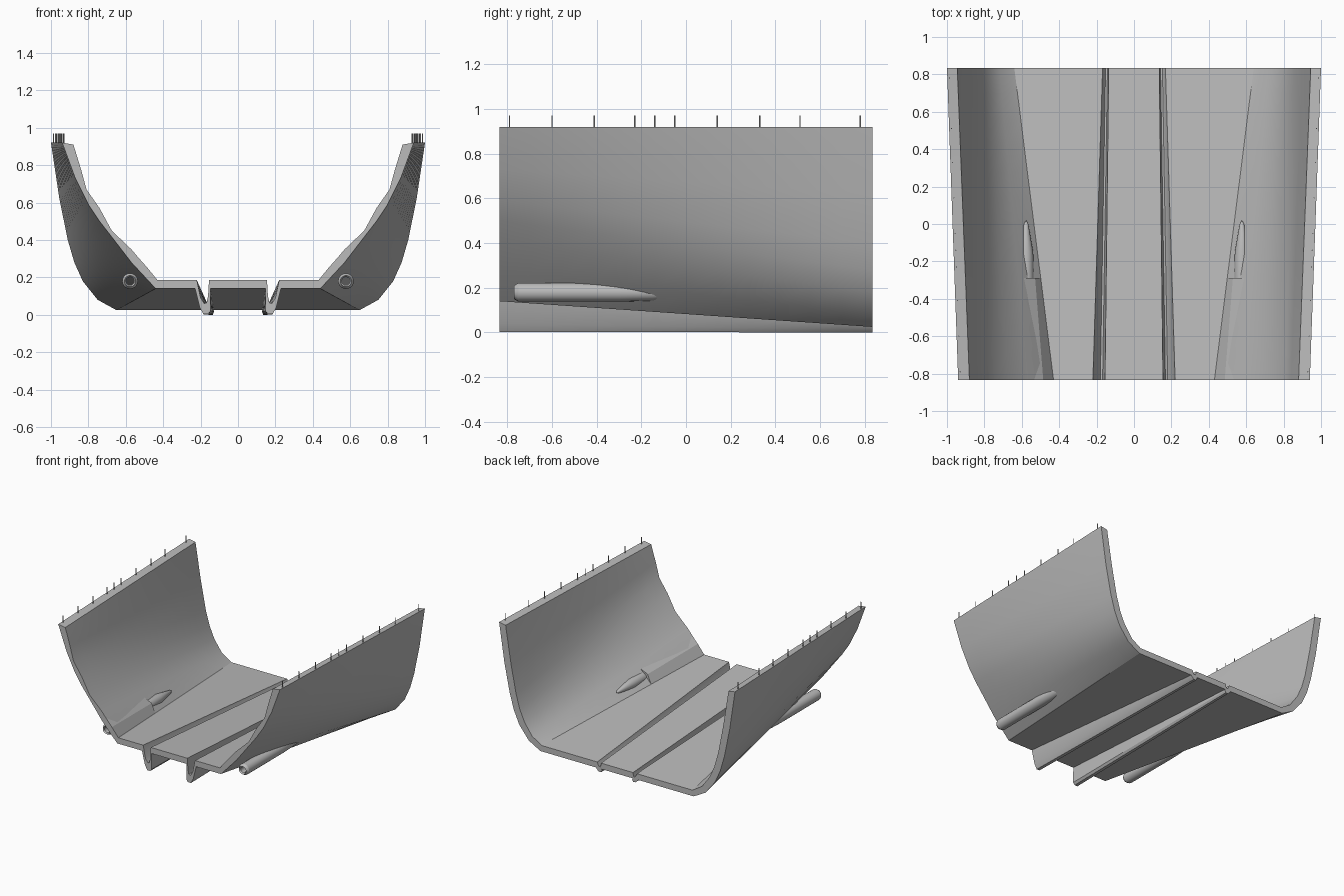
import bpy
import bmesh
import math
from mathutils import Matrix, Vector

cube = bpy.data.objects.get("Cube")
if cube:
    bpy.data.objects.remove(cube, do_unlink=True)

grey = bpy.data.materials.new("hull grey")
grey.use_nodes = True
colour = (0.5, 0.5, 0.5, 1)
grey.diffuse_color = colour
grey.node_tree.nodes["Principled BSDF"].inputs["Base Color"].default_value = colour

HALF = 0.835  # half length of the hull

# Half sections from the centreline, through the keel channel, to the rim
FRONT_OUT = [(0, .14), (.148, .14), (.147, .02), (.16, .003), (.185, .003), (.205, .04), (.23, .14),
             (.44, .14), (.57, .28), (.67, .41), (.74, .5), (.8, .59), (.87, .73), (.94, .92)]
FRONT_IN = [(0, .185), (.155, .185), (.16, .1), (.168, .065), (.18, .06), (.2, .09), (.22, .185),
            (.43, .185), (.57, .35), (.675, .45), (.74, .57), (.81, .67), (.84, .78), (.88, .91)]
BACK_OUT = [(0, .025), (.13, .025), (.128, .015), (.135, 0), (.155, 0), (.17, .012), (.18, .025),
            (.65, .025), (.75, .08), (.83, .18), (.875, .28), (.91, .4), (.955, .62), (1, .92)]
BACK_IN = [(0, .07), (.135, .07), (.138, .05), (.142, .04), (.152, .04), (.16, .05), (.168, .07),
           (.64, .07), (.72, .12), (.785, .21), (.825, .3), (.857, .41), (.9, .63), (.945, .91)]


def section(front, back, y):
    """Blend the front and back sections at a position along the hull."""
    t = (y + HALF) / (2 * HALF)
    return [Vector((a[0], y, a[1])).lerp(Vector((b[0], y, b[1])), t)
            for a, b in zip(front, back)]


def finish(name, bm, angle=30):
    """Turn a half-model into a mirrored, shaded object."""
    bmesh.ops.recalc_face_normals(bm, faces=bm.faces)
    mesh = bpy.data.meshes.new(name)
    bm.to_mesh(mesh)
    bm.free()
    mesh.materials.append(grey)
    obj = bpy.data.objects.new(name, mesh)
    bpy.context.collection.objects.link(obj)
    mirror = obj.modifiers.new("Mirror", 'MIRROR')
    mirror.use_clip = True
    bpy.ops.object.select_all(action='DESELECT')
    obj.select_set(True)
    bpy.context.view_layer.objects.active = obj
    bpy.ops.object.shade_smooth_by_angle(angle=math.radians(angle))
    return obj


# Hull shell with flat floor, curved sides and two keel channels
bm = bmesh.new()
stations = 12
rings = []
for s in range(stations + 1):
    y = -HALF + 2 * HALF * s / stations
    points = section(FRONT_OUT, BACK_OUT, y) + section(FRONT_IN, BACK_IN, y)[::-1]
    rings.append([bm.verts.new(p) for p in points])
count = len(rings[0])
for a, b in zip(rings, rings[1:]):
    for i in range(count - 1):
        bm.faces.new((a[i], a[i + 1], b[i + 1], b[i]))
for ring in (rings[0], rings[-1]):
    for i in range(count // 2 - 1):
        bm.faces.new((ring[i], ring[i + 1], ring[count - 2 - i], ring[count - 1 - i]))
finish("hull_shell", bm)

# Hollow tubes under the bilges, running back through the hull floor
bm = bmesh.new()
sides = 20
profile = [(-.2, 0), (-.2, .022), (-.76, .022), (-.77, .03), (-.75, .042),
           (-.3, .042), (-.15, .038), (0, .012), (.02, 0)]
loops = []
for y, r in profile:
    angles = [2 * math.pi * k / sides for k in range(sides)]
    loops.append([bm.verts.new((.577 + r * math.cos(a), y, .18 + r * math.sin(a))) for a in angles])
for a, b in zip(loops, loops[1:]):
    for k in range(sides):
        n = (k + 1) % sides
        bm.faces.new((a[k], a[n], b[n], b[k]))
bmesh.ops.remove_doubles(bm, verts=bm.verts, dist=.0001)
finish("bilge_tube", bm)

# Raised wedge pads where the tubes enter the hull
bm = bmesh.new()
pad = []
for y, rise in ((-HALF, .001), (-.29, .018)):
    inner = section(FRONT_IN, BACK_IN, y)
    low, high = inner[7], inner[7].lerp(inner[8], .75)
    crest = inner[7].lerp(inner[8], .4) + Vector((-rise, 0, rise))
    pad.append([bm.verts.new(p) for p in (low, crest, high)])
for i in range(3):
    n = (i + 1) % 3
    bm.faces.new((pad[0][i], pad[0][n], pad[1][n], pad[1][i]))
for end in pad:
    bm.faces.new(end)
finish("tube_pad", bm, 20)

# Thin pins along both rims
bm = bmesh.new()
for y in (-.79, -.6, -.41, -.23, -.14, -.05, .14, .33, .51, .78):
    rim = section(FRONT_OUT, BACK_OUT, y)[-1]
    bmesh.ops.create_cone(bm, cap_ends=True, segments=8, radius1=.003, radius2=.003, depth=.07,
                          matrix=Matrix.Translation(rim + Vector((-.012, 0, .015))))
finish("rim_pins", bm)
